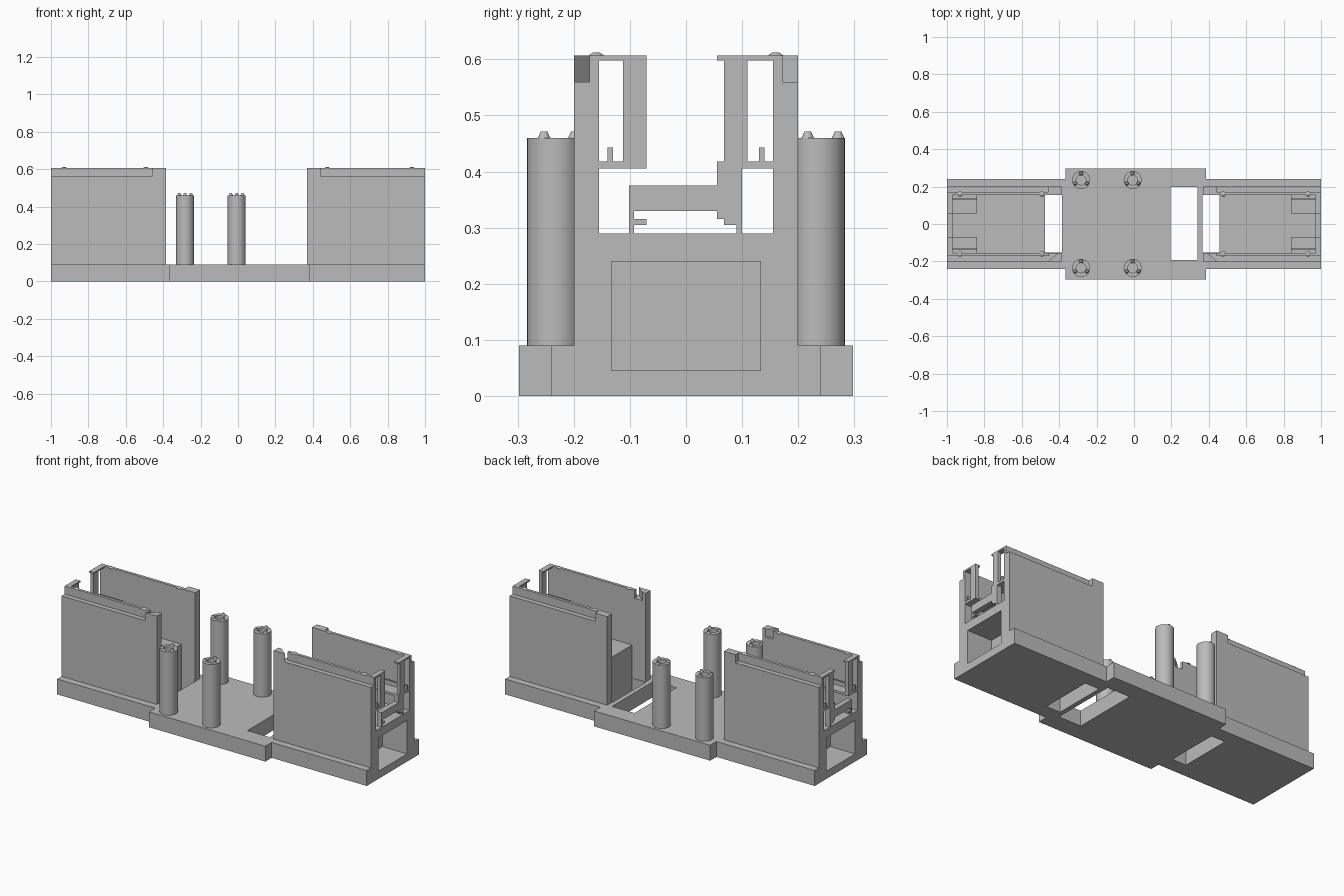
import bpy, bmesh, math

if "Cube" in bpy.data.objects:
    bpy.data.objects.remove(bpy.data.objects["Cube"])

grey = bpy.data.materials.new("light_grey")
grey.diffuse_color = (0.5, 0.5, 0.5, 1)
grey.use_nodes = True
grey.node_tree.nodes["Principled BSDF"].inputs["Base Color"].default_value = grey.diffuse_color


def finish(name, bm):
    bmesh.ops.recalc_face_normals(bm, faces=bm.faces[:])
    me = bpy.data.meshes.new(name)
    bm.to_mesh(me)
    bm.free()
    me.materials.append(grey)
    ob = bpy.data.objects.new(name, me)
    bpy.context.collection.objects.link(ob)
    return ob


def prism(name, pts, z0, z1):
    """Extrude a plan outline from z0 to z1."""
    bm = bmesh.new()
    face = bm.faces.new([bm.verts.new((x, y, z0)) for x, y in pts])
    ext = bmesh.ops.extrude_face_region(bm, geom=[face])["geom"]
    bmesh.ops.translate(bm, vec=(0, 0, z1 - z0),
                        verts=[v for v in ext if isinstance(v, bmesh.types.BMVert)])
    return finish(name, bm)


def box(name, x0, x1, y0, y1, z0, z1):
    return prism(name, [(x0, y0), (x1, y0), (x1, y1), (x0, y1)], z0, z1)


def cut(ob, *bounds):
    """Subtract a box from an object."""
    tool = box("cutter", *bounds)
    tool.hide_render = True
    mod = ob.modifiers.new("cut", 'BOOLEAN')
    mod.operation = 'DIFFERENCE'
    mod.solver = 'EXACT'
    mod.object = tool
    bpy.context.view_layer.objects.active = ob
    bpy.ops.object.modifier_apply(modifier=mod.name)
    bpy.data.objects.remove(tool)


# Base plate with wider middle and three floor openings
a, b, w, m = -0.365, 0.385, 0.24, 0.298
base = prism("base_plate", [(-1, -w), (a, -w), (a, -m), (b, -m), (b, -w), (1, -w),
                            (1, w), (b, w), (b, m), (a, m), (a, w), (-1, w)], 0, 0.09)
cut(base, 0.195, 0.34, -0.192, 0.197, -0.1, 0.2)
cut(base, 0.367, 0.457, -0.152, 0.157, -0.1, 0.2)
cut(base, -0.475, -0.385, -0.152, 0.157, -0.1, 0.2)

# End frame pieces: y0, y1, z0, z1 and inner x
FRAME = [
    ("post_front", -0.112, -0.07, 0.418, 0.598, 0.98),
    ("post_back", 0.068, 0.11, 0.418, 0.598, 0.98),
    ("top_bar_front", -0.155, -0.07, 0.598, 0.607, 0.97),
    ("top_bar_back", 0.055, 0.155, 0.598, 0.607, 0.97),
    ("rail_front", -0.155, -0.07, 0.405, 0.418, 0.84),
    ("rail_back", 0.055, 0.155, 0.405, 0.418, 0.84),
    ("rail_lip_front", -0.14, -0.13, 0.418, 0.443, 0.84),
    ("rail_lip_back", 0.13, 0.14, 0.418, 0.443, 0.84),
    ("bridge", -0.102, 0.1, 0.33, 0.375, 0.97),
    ("bridge_riser", 0.055, 0.1, 0.375, 0.405, 0.97),
    ("bridge_leg_front", -0.102, -0.093, 0.29, 0.33, 0.97),
    ("bridge_tab_front", -0.093, -0.07, 0.305, 0.315, 0.97),
    ("bridge_step_back", 0.055, 0.1, 0.315, 0.33, 0.97),
    ("bridge_tab_back", 0.068, 0.1, 0.305, 0.315, 0.97),
    ("bridge_leg_back", 0.09, 0.1, 0.29, 0.305, 0.97),
]

for s, side, inner, block_in in ((1, "right", 0.37, 0.457), (-1, "left", 0.385, 0.475)):
    def part(name, x0, x1, *rest):
        lo, hi = sorted((s * x0, s * x1))
        return box(f"{side}_{name}", lo, hi, *rest)

    # Pocketed end block and solid block between the walls
    cut(base, *sorted((s * 0.84, s * 1.1)), -0.133, 0.133, 0.045, 0.24)
    end = part("end_block", 0.84, 1, -0.155, 0.155, 0.09, 0.29)
    cut(end, *sorted((s * 0.84, s * 1.1)), -0.133, 0.133, 0.045, 0.24)
    part("inner_block", block_in, 0.84, -0.155, 0.155, 0.09, 0.283)

    # Side walls with a rebated upper lip and small pips
    for t, place in ((-1, "front"), (1, "back")):
        ys = lambda p, q: sorted((t * p, t * q))
        part(f"wall_{place}", inner, 1, *ys(0.155, 0.2), 0.09, 0.56)
        part(f"wall_lip_{place}", inner + 0.07, 1, *ys(0.155, 0.172), 0.56, 0.607)
        for px in (inner + 0.107, 0.93):
            bm = bmesh.new()
            bmesh.ops.create_cone(bm, cap_ends=True, segments=12, radius1=0.015,
                                  radius2=0.006, depth=0.006)
            bmesh.ops.translate(bm, verts=bm.verts[:], vec=(s * px, t * 0.16, 0.609))
            finish(f"{side}_pip_{place}", bm)

    # Upper inner corners: slanted at the front, square at the back
    prism(f"{side}_corner_front", [(s * inner, -0.2), (s * (inner + 0.075), -0.2),
                                   (s * (inner + 0.07), -0.172), (s * (inner + 0.07), -0.155),
                                   (s * inner, -0.155)][:2] +
          [(s * (inner + 0.02), -0.155), (s * inner, -0.155)], 0.56, 0.607)
    part("corner_back", inner, inner + 0.075, 0.155, 0.2, 0.56, 0.607)

    # Bracket frame at the outer end
    for name, y0, y1, z0, z1, xi in FRAME:
        part(name, xi, 1, y0, y1, z0, z1)

# Hollow columns, each with three pegs on the rim
for cx in (-0.283, -0.007):
    for cy in (-0.235, 0.235):
        bm = bmesh.new()
        profile = [(0, 0.09), (0.048, 0.09), (0.048, 0.46), (0.026, 0.46), (0.026, 0.4), (0, 0.4)]
        vs = [bm.verts.new((r, 0, z)) for r, z in profile]
        es = [bm.edges.new(e) for e in zip(vs, vs[1:])]
        bmesh.ops.spin(bm, geom=vs + es, cent=(0, 0, 0), axis=(0, 0, 1),
                       angle=math.tau, steps=32, use_merge=True)
        bmesh.ops.remove_doubles(bm, verts=bm.verts[:], dist=0.0001)
        bmesh.ops.translate(bm, verts=bm.verts[:], vec=(cx, cy, 0))
        col = finish("column", bm)
        bpy.ops.object.select_all(action='DESELECT')
        col.select_set(True)
        bpy.context.view_layer.objects.active = col
        bpy.ops.object.shade_smooth_by_angle()
        for k in range(3):
            ang = math.radians(90 + 120 * k)
            bm = bmesh.new()
            bmesh.ops.create_cone(bm, cap_ends=True, segments=12, radius1=0.011,
                                  radius2=0.006, depth=0.011)
            bmesh.ops.translate(bm, verts=bm.verts[:], vec=(
                cx + 0.036 * math.cos(ang), cy + 0.036 * math.sin(ang), 0.4655))
            finish("column_peg", bm)
